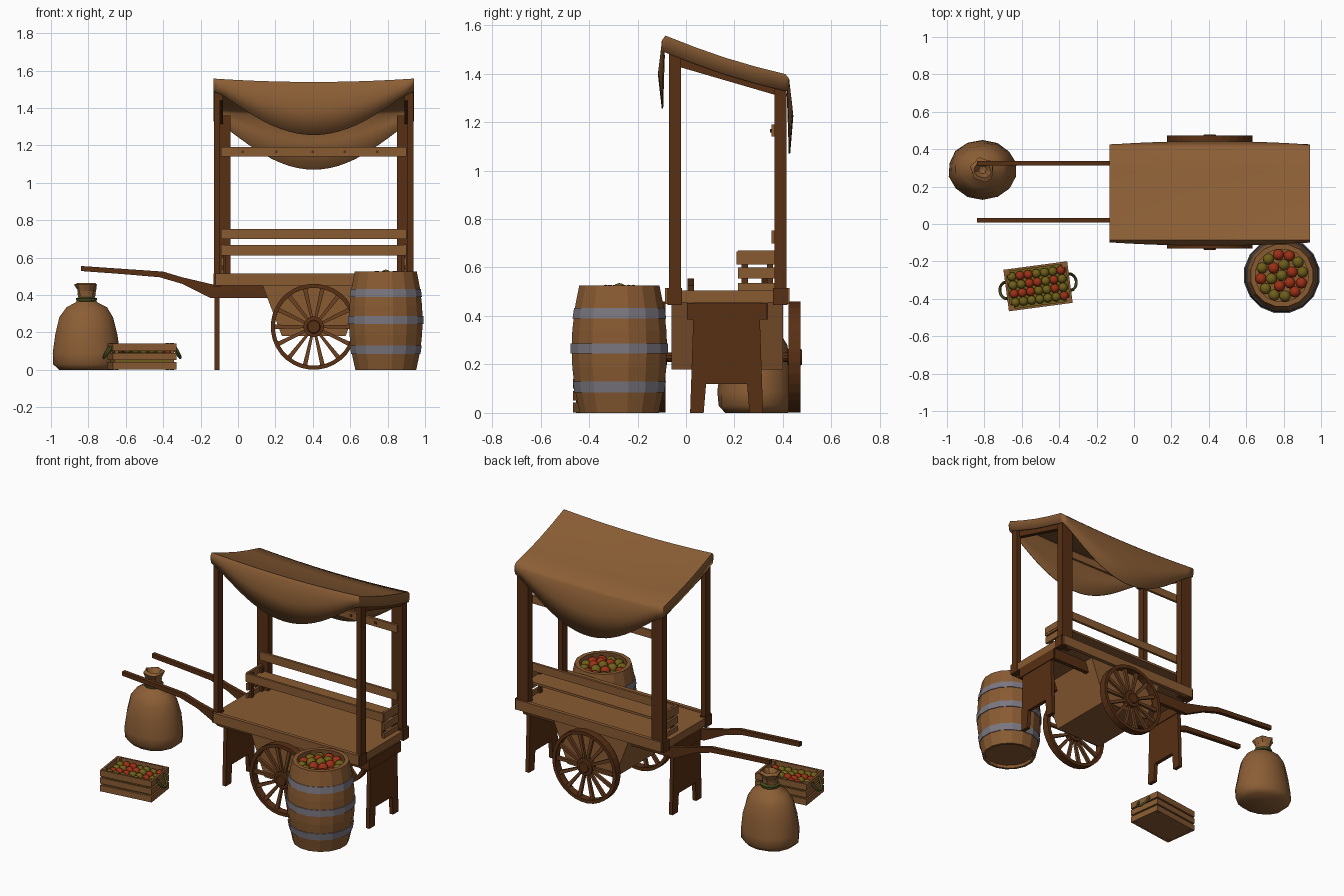
import bpy, bmesh, math, random
from mathutils import Vector, Matrix

if "Cube" in bpy.data.objects:
    bpy.data.objects.remove(bpy.data.objects["Cube"])

random.seed(4)
pi = math.pi


def mat(name, r, g, b):
    m = bpy.data.materials.new(name)
    m.diffuse_color = (r, g, b, 1)
    m.use_nodes = True
    m.node_tree.nodes["Principled BSDF"].inputs["Base Color"].default_value = m.diffuse_color
    return m


LIGHT = mat("light_wood", .25, .104, .032)
DARK = mat("dark_wood", .098, .029, .007)
MID = mat("spoke_wood", .15, .052, .015)
CLOTH = mat("canvas", .26, .112, .036)
IRON = mat("iron_band", .20, .185, .22)
RED = mat("red_fruit", .33, .03, .008)
OLIVE = mat("olive_fruit", .16, .115, .01)
ROPE = mat("green_rope", .06, .07, .012)


def finish(bm, name, m, smooth=False):
    bmesh.ops.recalc_face_normals(bm, faces=bm.faces[:])
    me = bpy.data.meshes.new(name)
    bm.to_mesh(me)
    bm.free()
    me.materials.append(m)
    ob = bpy.data.objects.new(name, me)
    bpy.context.collection.objects.link(ob)
    if smooth:
        for p in me.polygons:
            p.use_smooth = True
    return ob


def prism(name, pts, axis, lo, hi, m):
    """Extrude a 2D outline along axis x or y."""
    bm = bmesh.new()
    put = (lambda p, d: (d, p[0], p[1])) if axis == 'x' else (lambda p, d: (p[0], d, p[1]))
    a = [bm.verts.new(put(p, lo)) for p in pts]
    b = [bm.verts.new(put(p, hi)) for p in pts]
    bm.faces.new(a)
    bm.faces.new(b)
    for i in range(len(pts)):
        j = (i + 1) % len(pts)
        bm.faces.new((a[i], a[j], b[j], b[i]))
    return finish(bm, name, m)


def box(name, x0, x1, y0, y1, z0, z1, m):
    return prism(name, [(x0, z0), (x1, z0), (x1, z1), (x0, z1)], 'y', y0, y1, m)


def lathe(name, prof, n, m, loc=(0, 0, 0), closed=False, smooth=False, rot=None, wobble=0):
    """Spin a (radius, height) profile around z."""
    bm = bmesh.new()
    rings = []
    for r, z in prof:
        if r == 0:
            rings.append([bm.verts.new((0, 0, z))] * n)
        else:
            rings.append([])
            for i in range(n):
                k = r * (1 + random.uniform(-wobble, wobble))
                a = 2 * pi * (i + .5) / n
                rings[-1].append(bm.verts.new((k * math.cos(a), k * math.sin(a), z)))
    pairs = list(zip(rings, rings[1:])) + ([(rings[-1], rings[0])] if closed else [])
    for a, b in pairs:
        for i in range(n):
            j = (i + 1) % n
            bm.faces.new(list(dict.fromkeys((a[i], a[j], b[j], b[i]))))
    if rot:
        bm.transform(rot)
    ob = finish(bm, name, m, smooth)
    ob.location = loc
    return ob


def tube(name, pts, r, m):
    cu = bpy.data.curves.new(name, 'CURVE')
    cu.dimensions = '3D'
    cu.bevel_depth = r
    cu.bevel_resolution = 1
    sp = cu.splines.new('POLY')
    sp.points.add(len(pts) - 1)
    for p, c in zip(sp.points, pts):
        p.co = (*c, 1)
    cu.materials.append(m)
    ob = bpy.data.objects.new(name, cu)
    bpy.context.collection.objects.link(ob)
    return ob


def fruit(name, loc, r, m):
    bm = bmesh.new()
    bmesh.ops.create_icosphere(bm, subdivisions=2, radius=r)
    finish(bm, name, m, True).location = loc


CX, CY = .405, .17      # cart centre

# Cart table and tapered storage box
box("table_top", -.125, .935, -.075, .415, .455, .505, LIGHT)
for s in (-1, 1):
    y = CY + s * .245
    box("table_side_rail", -.12, .93, y - .012, y + .012, .45, .515, LIGHT)
prism("storage_box", [(.13, .455), (.235, .18), (.575, .18), (.68, .455)], 'y', -.06, .40, LIGHT)

# Long pull handles running under the table
outline = [(-.84, .555), (-.62, .54), (-.4, .525), (-.3, .495), (-.13, .455), (.93, .455),
           (.93, .385), (-.15, .385), (-.3, .46), (-.42, .495), (-.62, .512), (-.84, .528)]
for y in (.02, .325):
    prism("pull_handle", outline, 'y', y - .013, y + .013, DARK)

# Posts, end legs and cross beams, mirrored left and right
leg = [(.017, 0), (.03, .385), (.305, .385), (.318, 0), (.262, 0), (.252, .12), (.083, .12), (.073, 0)]
for s in (-1, 1):
    def mx(a, b):
        return sorted((CX + s * a, CX + s * b))
    box("front_post", *mx(.5, .532), -.07, -.02, .45, 1.50, DARK)
    box("back_post", *mx(.445, .525), .365, .415, .45, 1.36, DARK)
    for y in (-.047, .388):
        box("post_foot", *mx(.495, .537), y - .03, y + .03, .445, .515, DARK)
    prism("end_legs", leg, 'x', *mx(.505, .53), DARK)
    box("cross_beam", *mx(.5, .535), .005, .335, .385, .452, DARK)
    prism("roof_beam", [(-.07, 1.44), (-.07, 1.52), (.41, 1.38), (.41, 1.30)], 'x', *mx(.485, .515), DARK)
    # shelf ends
    for z0, z1 in ((.505, .535), (.555, .60), (.625, .67)):
        box("shelf_end_slat", *mx(.483, .497), .215, .365, z0, z1, LIGHT)
    for y in (.23, .335):
        box("shelf_end_upright", *mx(.468, .484), y, y + .025, .505, .66, DARK)

# Shelf and back rails
box("shelf_board", -.09, .90, .215, .365, .612, .627, LIGHT)
box("shelf_lip", -.09, .90, .208, .222, .613, .667, LIGHT)
box("lower_back_rail", -.09, .90, .352, .368, .70, .752, LIGHT)
box("upper_back_rail", -.09, .90, .352, .368, 1.14, 1.19, LIGHT)
for x in (.025, .205, .4, .57, .745):
    box("rail_nail", x - .007, x + .007, .346, .353, 1.158, 1.172, DARK)

# Sagging canvas canopy with front and back flaps and short side skirts
bm = bmesh.new()
N = 24
cols = []
for i in range(N + 1):
    u = i / N
    t = 4 * u * (1 - u)
    d, x = t ** 1.3, -.13 + 1.07 * u
    zf, zb = 1.557 - .018 * t, 1.398 - .018 * t
    fb, bb = 1.49 - .235 * d, 1.33 - .26 * d
    col = [(-.092 - .008 * t, fb), (-.098 - .018 * t, (zf + fb) / 2), (-.1, zf - .02), (-.085, zf)]
    col += [(-.085 + .495 * k / 4, zf + (zb - zf) * k / 4 - .012 * math.sin(pi * k / 4)) for k in (1, 2, 3)]
    col += [(.41, zb), (.426, zb - .02), (.425 + .018 * t, (zb + bb) / 2), (.42 + .01 * t, bb)]
    cols.append([bm.verts.new((x, y, z)) for y, z in col])
for a, b in zip(cols, cols[1:]):
    for j in range(len(a) - 1):
        bm.faces.new((a[j], a[j + 1], b[j + 1], b[j]))
for c in (cols[0], cols[-1]):
    top = c[2:9]
    low = [c[0]] + [bm.verts.new(v.co - Vector((0, 0, .07))) for v in c[3:8]] + [c[10]]
    for j in range(6):
        bm.faces.new((top[j], top[j + 1], low[j + 1], low[j]))
canopy = finish(bm, "canopy", CLOTH, True)
sol = canopy.modifiers.new("thickness", 'SOLIDIFY')
sol.thickness = .006
bpy.context.view_layer.objects.active = canopy
canopy.select_set(True)
bpy.ops.object.shade_smooth_by_angle(angle=math.radians(40))

# Spoked wheels and axle
turn = Matrix.Rotation(pi / 2, 4, 'X')
for y in (CY - .278, CY + .278):
    c = (CX, y, .23)
    lathe("wheel_rim", [(.23, -.024), (.23, .024), (.208, .024), (.208, -.024)], 32, DARK, c, True, rot=turn)
    lathe("wheel_hub", [(0, -.03), (.032, -.03), (.036, -.022), (.055, -.02), (.055, .02),
                        (.036, .022), (.032, .03), (0, .03)], 16, DARK, c, rot=turn)
    for k in range(14):
        sp = prism("wheel_spoke", [(-.007, .04), (.007, .04), (.012, .215), (-.012, .215)], 'y', -.009, .009, MID)
        sp.location = c
        sp.rotation_euler.y = 2 * pi * (k + .5) / 14
lathe("axle", [(0, -.27), (.02, -.27), (.02, .27), (0, .27)], 10, DARK, (CX, CY, .23), rot=turn)

# Barrel with iron bands
B = (.79, -.275, 0)
lathe("barrel", [(0, .02), (.15, .02), (.15, 0), (.166, 0), (.188, .1), (.198, .19), (.201, .265), (.198, .34),
                 (.188, .43), (.169, .525), (.142, .525), (.155, .45), (0, .45)], 16, LIGHT, B)
for z0, z1, r0, r1 in ((.085, .13, .189, .196), (.245, .287, .205, .205), (.39, .432, .197, .191)):
    lathe("barrel_band", [(r0, z0), (r1, z1), (r1 - .02, z1), (r0 - .02, z0)], 16, IRON, B, True)
for r, n, z in ((0, 1, .505), (.058, 6, .498), (.112, 12, .487)):
    for k in range(n):
        a = 2 * pi * (k + .3) / n
        fruit("barrel_fruit", (B[0] + r * math.cos(a), B[1] + r * math.sin(a), z), .031,
              RED if random.random() < .5 else OLIVE)

# Tied sack
S = (-.81, .29, 0)
sack = lathe("sack", [(0, .005), (.15, 0), (.182, .03), (.182, .09), (.168, .19), (.147, .28), (.11, .335),
                      (.06, .36), (.043, .38), (.05, .41)], 14, CLOTH, S, smooth=True, wobble=.025)
sack.scale.y = .87
lathe("sack_ruffle", [(.045, .395), (.05, .42), (.064, .455), (.045, .465), (.02, .43), (0, .425)],
      12, CLOTH, S, wobble=.14)
lathe("sack_tie", [(.04, .365), (.056, .367), (.058, .382), (.04, .39)], 12, ROPE, S, True)

# Slatted crate of fruit, turned slightly
root = Matrix.Translation((-.513, -.333, 0)) @ Matrix.Rotation(math.radians(7.6), 4, 'Z')
parts = [box("crate_floor", -.165, .165, -.105, .105, .003, .015, LIGHT)]
for z0, z1 in ((.002, .042), (.052, .09), (.1, .14)):
    for s in (-1, 1):
        parts.append(box("crate_long_slat", -.172, .172, s * .106 - .006, s * .106 + .006, z0, z1, LIGHT))
        parts.append(box("crate_end_slat", s * .166 - .006, s * .166 + .006, -.1, .1, z0, z1, LIGHT))
for sx in (-1, 1):
    for sy in (-1, 1):
        parts.append(box("crate_corner", sx * .15 - .01, sx * .15 + .01, sy * .09 - .01, sy * .09 + .01, 0, .143, LIGHT))
    arc = [(sx * (.17 + .036 * math.sin(a)), .045 * math.cos(a), .125 - .06 * math.sin(a))
           for a in (pi * k / 8 for k in range(9))]
    parts.append(tube("crate_rope_handle", arc, .008, ROPE))
for p in parts:
    p.matrix_world = root
box_fill = box("crate_fill", -.16, .16, -.1, .1, .016, .085, OLIVE)
box_fill.matrix_world = root
for i in range(7):
    for j in range(4):
        p = root @ Vector((-.132 + .044 * i, -.069 + .046 * j, .106 + random.uniform(-.006, .008)))
        fruit("crate_fruit", p, .025, RED if random.random() < .5 else OLIVE)
